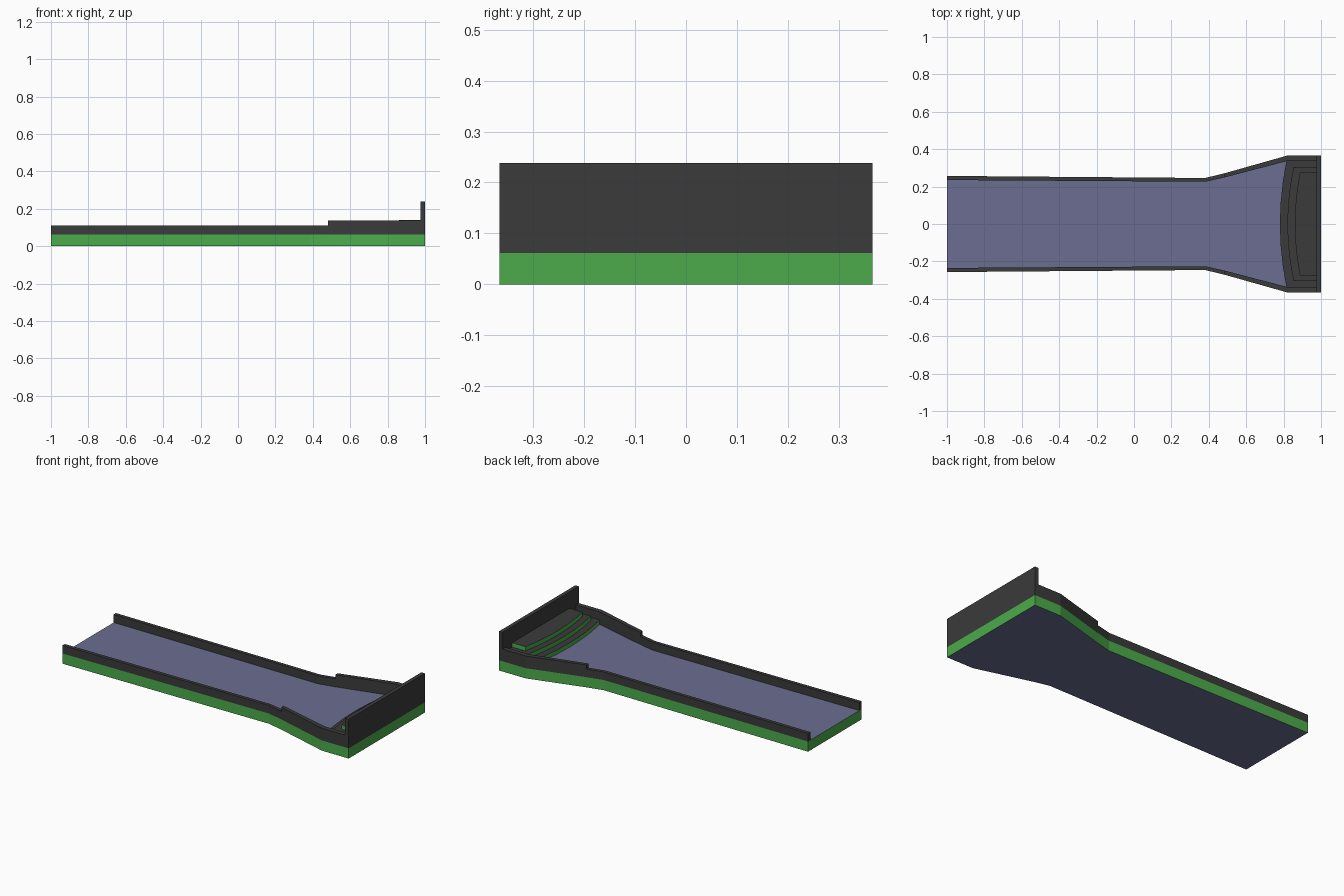
import bpy
import bmesh

cube = bpy.data.objects.get("Cube")
if cube:
    bpy.data.objects.remove(cube, do_unlink=True)


def make_material(name, rgb):
    mat = bpy.data.materials.new(name)
    mat.use_nodes = True
    mat.diffuse_color = (*rgb, 1)
    mat.node_tree.nodes["Principled BSDF"].inputs["Base Color"].default_value = (*rgb, 1)
    return mat


charcoal = make_material("charcoal", (0.043, 0.043, 0.043))
green = make_material("green", (0.072, 0.41, 0.072))
slate = make_material("slate blue", (0.145, 0.155, 0.285))


def prism(name, outline, z0, z1, cap, side):
    """Extrude a flat outline; caps and sides may differ in colour."""
    bm = bmesh.new()
    base = bm.faces.new([bm.verts.new((x, y, z0)) for x, y in outline])
    top = bmesh.ops.extrude_face_region(bm, geom=[base], use_keep_orig=True)
    for v in top["geom"]:
        if isinstance(v, bmesh.types.BMVert):
            v.co.z = z1
    bmesh.ops.recalc_face_normals(bm, faces=bm.faces)
    for f in bm.faces:
        f.material_index = 0 if abs(f.normal.z) > 0.5 else 1
    mesh = bpy.data.meshes.new(name)
    bm.to_mesh(mesh)
    bm.free()
    mesh.materials.append(cap)
    mesh.materials.append(side)
    obj = bpy.data.objects.new(name, mesh)
    bpy.context.collection.objects.link(obj)
    return obj


# Half-width profiles of the lane: (x, y), outer edge and inside of the walls
OUTER = [(-1, 0.257), (0.38, 0.246), (0.48, 0.27), (0.82, 0.366), (1, 0.366)]
INNER = [(-1, 0.235), (0.38, 0.226), (0.48, 0.248), (0.82, 0.337), (0.976, 0.337)]
FLOOR = 0.062

# Floor slab
mirrored = [(x, -y) for x, y in OUTER]
prism("floor_slab", mirrored + OUTER[::-1], 0, FLOOR, slate, green)

# Side walls: low along the lane, taller at the flared end
OUTER_WALL = OUTER[:4] + [(0.976, 0.366)]
for side, s in (("left", 1), ("right", -1)):
    for part, a, b, height in (("low", 0, 3, 0.111), ("tall", 2, 5, 0.136)):
        loop = OUTER_WALL[a:b] + INNER[a:b][::-1]
        prism(f"{part}_wall_{side}", [(x, y * s) for x, y in loop],
              FLOOR, height, charcoal, charcoal)

# End wall
prism("end_wall", [(0.976, -0.366), (1, -0.366), (1, 0.366), (0.976, 0.366)],
      FLOOR, 0.238, charcoal, charcoal)

# Curved steps in front of the end wall
STEPS = [(0.78, 0.815, 0.337, 0.088), (0.82, 0.853, 0.305, 0.114),
         (0.86, 0.887, 0.275, 0.14)]
SEGMENTS = 6
for i, (x_mid, x_side, half, height) in enumerate(STEPS, 1):
    ts = [2 * k / SEGMENTS - 1 for k in range(SEGMENTS + 1)]
    arc = [(x_mid + (x_side - x_mid) * t * t, half * t) for t in ts]
    prism(f"step_{i}", arc + [(0.976, half), (0.976, -half)],
          FLOOR, height, charcoal, green)
